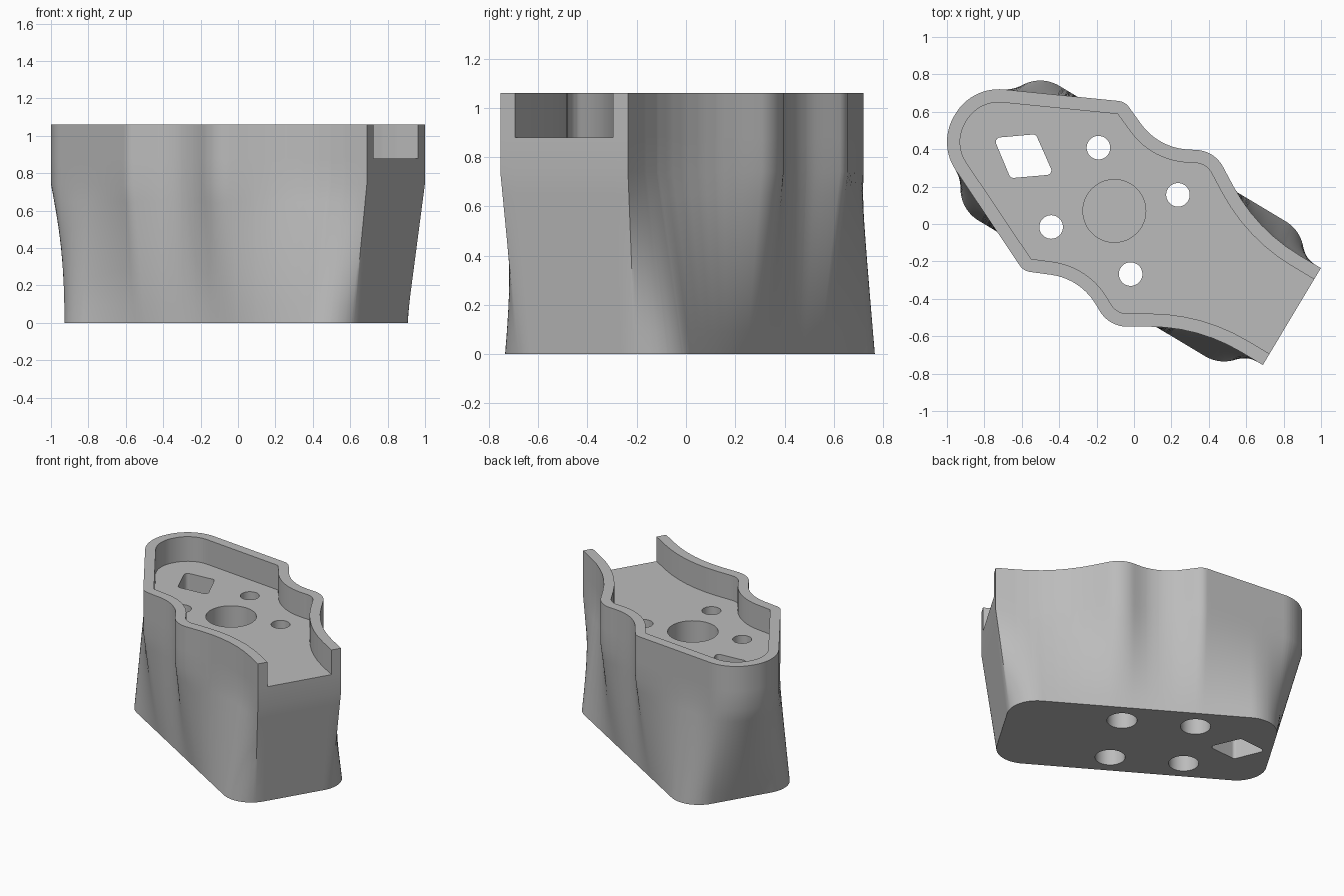
import bpy, bmesh, math
from mathutils import Vector, Matrix

if "Cube" in bpy.data.objects:
    bpy.data.objects.remove(bpy.data.objects["Cube"])

PLACE = Matrix.Translation((-0.1, 0.07, 0)) @ Matrix.Rotation(math.radians(-30.9), 4, 'Z')
RIM, FLOOR, SHOULDER, WALL = 1.06, 0.88, 0.74, 0.07
BORE_BOTTOM, COUNTERBORE = 0.4, 0.7

grey = bpy.data.materials.new("grey")
grey.diffuse_color = (0.5, 0.5, 0.5, 1)
grey.use_nodes = True
grey.node_tree.nodes["Principled BSDF"].inputs["Base Color"].default_value = grey.diffuse_color
bm = bmesh.new()


def rounded(points, closed=False):
    """Polyline from (x, y, fillet radius) points."""
    out, n = [], len(points)
    for i, (x, y, r) in enumerate(points):
        p = Vector((x, y))
        if r == 0 or (not closed and i in (0, n - 1)):
            out.append(p)
            continue
        a = (Vector(points[i - 1][:2]) - p).normalized()
        b = (Vector(points[(i + 1) % n][:2]) - p).normalized()
        half = math.acos(max(-1, min(1, a.dot(b)))) / 2
        c = p + (a + b).normalized() * (r / math.sin(half))
        t = r / math.tan(half)
        s, e = p + a * t - c, p + b * t - c
        a0 = math.atan2(s.y, s.x)
        sweep = (math.atan2(e.y, e.x) - a0 + math.pi) % math.tau - math.pi
        steps = max(4, round(abs(sweep) / math.radians(5)))
        for k in range(steps + 1):
            w = a0 + sweep * k / steps
            out.append(c + Vector((math.cos(w), math.sin(w))) * r)
    return out


def fractions(line):
    s = [0.0]
    for a, b in zip(line, line[1:]):
        s.append(s[-1] + (b - a).length)
    return [v / s[-1] for v in s], s[-1]


def at(line, fr, t):
    for i in range(len(fr) - 1):
        if t <= fr[i + 1] + 1e-9:
            return line[i].lerp(line[i + 1], (t - fr[i]) / max(fr[i + 1] - fr[i], 1e-9))
    return line[-1].copy()


def whole(half, ends=1):
    """Mirror a half outline across the long axis and place it.
    The last point, and the first when ends is 2, lie on the axis."""
    back = half[ends - 1:-1][::-1]
    pts = half + [Vector((p.x, -p.y)) for p in back]
    return [(PLACE @ Vector((p.x, p.y, 0))).to_2d() for p in pts]


def verts(line, z):
    return [bm.verts.new((p.x, p.y, z)) for p in line]


def strip(a, za, b, zb, closed=True):
    """Wall of quads between two matching lines."""
    va, vb = verts(a, za), verts(b, zb)
    n = len(va)
    for i in range(n if closed else n - 1):
        j = (i + 1) % n
        bm.faces.new((va[i], va[j], vb[j], vb[i]))


def plate(z, loops):
    """Flat face bounded by the first loop, with the others as holes."""
    edges = []
    for loop in loops:
        v = verts(loop, z)
        edges += [bm.edges.new((v[i - 1], v[i])) for i in range(len(v))]
    bmesh.ops.triangle_fill(bm, use_beauty=True, use_dissolve=False, edges=edges,
                            normal=(0, 0, 1))


def circle(x, y, r):
    return [Vector((x + r * math.cos(math.tau * k / 48), y + r * math.sin(math.tau * k / 48)))
            for k in range(48)]


# Waisted upper outline and rounded rectangular foot, matched by length
top = rounded([(1.1, 0, 0), (1.1, 0.302, 0), (0.70, 0.302, 0.95), (0.29, 0.548, 0.17),
               (0.026, 0.407, 0.33), (-0.256, 0.528, 0.08), (-1.0, 0.178, 0.27), (-1.0, 0, 0)])
foot = rounded([(1.01, 0, 0), (1.01, 0.42, 0.2), (-0.8, 0.42, 0.2), (-0.8, 0, 0)])
(ft, length), (ff, _) = fractions(top), fractions(foot)
gap = 0.302 - WALL
ts = []
for t in sorted(ft + ff + [gap / length] + [k / 60 for k in range(61)]):
    if not ts or t - ts[-1] > 1e-4:
        ts.append(t)
ts[-1] = 1.0
top_half = [at(top, ft, t) for t in ts]
foot_half = [at(foot, ff, t) for t in ts]
corner = min(range(len(ts)), key=lambda i: (top_half[i] - Vector((1.1, 0.302))).length)
jamb = min(range(corner), key=lambda i: abs(top_half[i].y - gap))

# Outer walls: blend from foot to shoulder, then straight to the floor level
levels = [(whole([a.lerp(b, k / 8) for a, b in zip(foot_half, top_half)], 2), SHOULDER * k / 8)
          for k in range(9)]
levels.append((whole(top_half, 2), FLOOR))
for (a, za), (b, zb) in zip(levels, levels[1:]):
    strip(a, za, b, zb)

# Raised rim, open at the flat end
edge = top_half[corner:]
inner_half = []
for i, p in enumerate(edge):
    d = edge[min(i + 1, len(edge) - 1)] - edge[max(i - 1, 0)]
    if i == 0:
        d = Vector((-1, 0))
    elif i == len(edge) - 1:
        d = Vector((0, -1))
    d.normalize()
    inner_half.append(p + Vector((-d.y, d.x)) * WALL)
inner_half[0] = top_half[jamb].copy()
outer, inner = whole(edge), whole(inner_half)
strip(outer, FLOOR, outer, RIM, closed=False)
strip(outer, RIM, inner, RIM, closed=False)
strip(inner, RIM, inner, FLOOR, closed=False)
for side in (1, -1):
    post = [(PLACE @ Vector((p.x, side * p.y, 0))).to_2d() for p in top_half[jamb:corner + 1]]
    strip(post, FLOOR, post, RIM, closed=False)

# Four round holes, wider from below
small, wide = [], []
for x, y in ((-0.19, 0.408), (0.235, 0.156), (-0.443, -0.016), (-0.018, -0.268)):
    small.append(circle(x, y, 0.063))
    wide.append(circle(x, y, 0.1))
for s, w in zip(small, wide):
    strip(s, FLOOR, s, COUNTERBORE)
    strip(s, COUNTERBORE, w, COUNTERBORE)
    strip(w, COUNTERBORE, w, 0)

# Blind centre bore
bore = circle(-0.105, 0.07, 0.168)
strip(bore, FLOOR, bore, BORE_BOTTOM)
bm.faces.new(verts(bore, BORE_BOTTOM))

# Four-sided through slot
slot = rounded([(-0.75, 0.46, 0.025), (-0.66, 0.245, 0.025),
                (-0.43, 0.265, 0.025), (-0.525, 0.48, 0.025)], closed=True)
strip(slot, FLOOR, slot, 0)

# Tray floor and underside
plate(FLOOR, [whole(top_half[:jamb] + inner_half, 2), bore, slot] + small)
plate(0, [levels[0][0], slot] + wide)

bmesh.ops.remove_doubles(bm, verts=bm.verts[:], dist=1e-5)
bmesh.ops.recalc_face_normals(bm, faces=bm.faces[:])
mesh = bpy.data.meshes.new("body")
bm.to_mesh(mesh)
bm.free()
mesh.materials.append(grey)
body = bpy.data.objects.new("body", mesh)
bpy.context.scene.collection.objects.link(body)

bpy.context.view_layer.objects.active = body
body.select_set(True)
bpy.ops.object.shade_smooth_by_angle(angle=math.radians(30))
